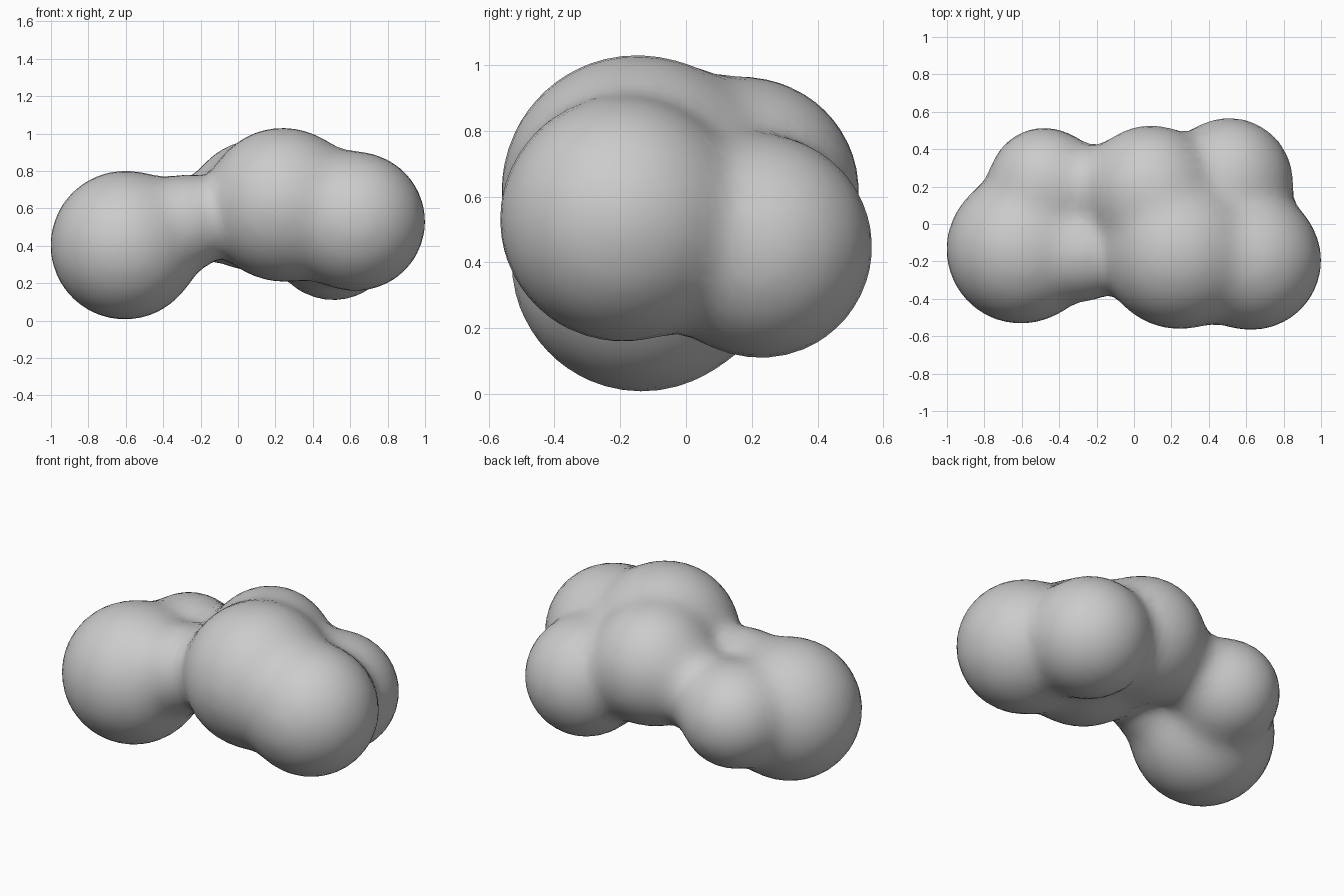
import bpy, bmesh, math
from mathutils import Matrix, Vector

if "Cube" in bpy.data.objects:
    bpy.data.objects.remove(bpy.data.objects["Cube"])

# Lobes: centre and radius
LOBES = [
    ((-0.605, -0.135, 0.403), 0.396),  # front left
    ((0.24, -0.15, 0.62), 0.409),      # front middle
    ((0.63, -0.195, 0.53), 0.369),     # front right
    ((-0.48, 0.22, 0.467), 0.292),     # back left
    ((0.09, 0.18, 0.615), 0.345),      # back middle
    ((0.51, 0.228, 0.447), 0.337),     # back right
    ((-0.27, -0.16, 0.53), 0.243),     # front neck
    ((-0.22, 0.19, 0.54), 0.205),      # back neck
]
LOBES = [(Vector(c), r) for c, r in LOBES]
BLEND = 0.04


def blended_distance(p):
    """Smooth union distance and its outward direction."""
    total, grad = 0.0, Vector()
    for c, r in LOBES:
        d = p - c
        w = math.exp(-(d.length - r) / BLEND)
        total += w
        grad += d.normalized() * w
    return -BLEND * math.log(total), grad / total


# Overlapping balls
bm = bmesh.new()
for c, r in LOBES:
    bmesh.ops.create_icosphere(bm, subdivisions=4, radius=r,
                               matrix=Matrix.Translation(c))
mesh = bpy.data.meshes.new("blob_body")
bm.to_mesh(mesh)
bm.free()
body = bpy.data.objects.new("blob_body", mesh)
bpy.context.collection.objects.link(body)

# Fuse into one even skin
remesh = body.modifiers.new("fuse", 'REMESH')
remesh.mode = 'VOXEL'
remesh.voxel_size = 0.055
smooth = body.modifiers.new("relax", 'SMOOTH')
smooth.factor = 0.5
smooth.iterations = 6
dg = bpy.context.evaluated_depsgraph_get()
skin = bpy.data.meshes.new_from_object(body.evaluated_get(dg))
body.modifiers.clear()
body.data = skin

# Settle the skin onto the softly blended surface
for v in skin.vertices:
    p = v.co.copy()
    for _ in range(5):
        d, g = blended_distance(p)
        p -= g * (d / max(g.length_squared, 0.3))
    v.co = p
for poly in skin.polygons:
    poly.use_smooth = True
skin.update()
